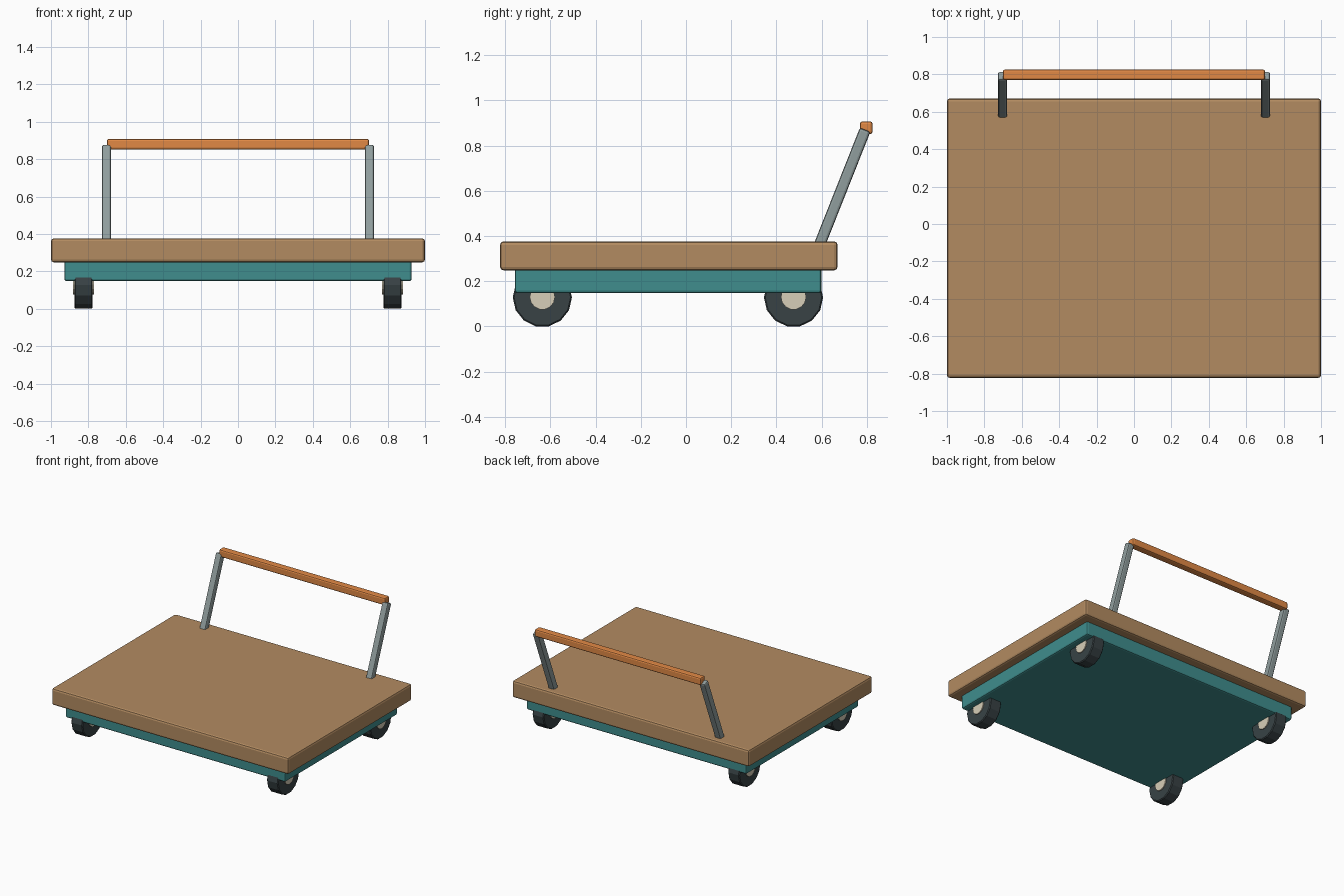
import bpy, math
from mathutils import Vector

if "Cube" in bpy.data.objects:
    bpy.data.objects.remove(bpy.data.objects["Cube"])


def material(name, rgb):
    m = bpy.data.materials.new(name)
    m.diffuse_color = (*rgb, 1)
    m.use_nodes = True
    m.node_tree.nodes["Principled BSDF"].inputs["Base Color"].default_value = m.diffuse_color
    return m


WOOD = material("wood", (0.45, 0.26, 0.12))
TEAL = material("teal_paint", (0.05, 0.27, 0.27))
RUBBER = material("rubber", (0.04, 0.055, 0.06))
CREAM = material("cream", (0.68, 0.62, 0.48))
STEEL = material("steel", (0.28, 0.34, 0.34))
ORANGE = material("orange_grip", (0.75, 0.25, 0.06))


def finish(ob, name, mat, bevel, segments=2):
    ob.name = name
    ob.data.materials.append(mat)
    bpy.ops.object.transform_apply(location=False, rotation=False, scale=True)
    if bevel:
        b = ob.modifiers.new("edge_bevel", 'BEVEL')
        b.width = bevel
        b.segments = segments
        b.limit_method = 'ANGLE'
        b.angle_limit = math.radians(40)
    return ob


def box(name, centre, size, mat, bevel, segments=2, rot=(0, 0, 0)):
    bpy.ops.mesh.primitive_cube_add(size=1, location=centre, rotation=rot)
    ob = bpy.context.object
    ob.scale = size
    return finish(ob, name, mat, bevel, segments)


def disc(name, centre, radius, width, mat, bevel):
    bpy.ops.mesh.primitive_cylinder_add(vertices=14, radius=radius, depth=width,
                                        location=centre, rotation=(0, math.pi / 2, 0))
    return finish(bpy.context.object, name, mat, bevel, 1)


# Deck and the frame beneath it
box("deck", (0, -0.076, 0.312), (2.0, 1.494, 0.128), WOOD, 0.015)
box("frame", (0, -0.079, 0.204), (1.856, 1.358, 0.114), TEAL, 0.012)

# Four wheels, each with a hub that shows on both sides
for side, x in (("left", -0.826), ("right", 0.826)):
    for end, y in (("front", -0.636), ("back", 0.476)):
        disc(f"{end}_{side}_wheel", (x, y, 0.128), 0.131, 0.096, RUBBER, 0.006)
        disc(f"{end}_{side}_hub", (x, y, 0.13), 0.056, 0.11, CREAM, 0)

# Leaning handle posts
foot, top = Vector((0, 0.579, 0.33)), Vector((0, 0.793, 0.87))
lean = math.atan2(top.y - foot.y, top.z - foot.z)
mid = (foot + top) / 2
for side, x in (("left", -0.703), ("right", 0.703)):
    box(f"{side}_handle_post", (x, mid.y, mid.z),
        (0.05, 0.05, (top - foot).length), STEEL, 0.011, 2, (-lean, 0, 0))

# Grip bar between the posts
box("handle_grip", (0, 0.798, 0.879), (1.403, 0.056, 0.057), ORANGE, 0.011)
